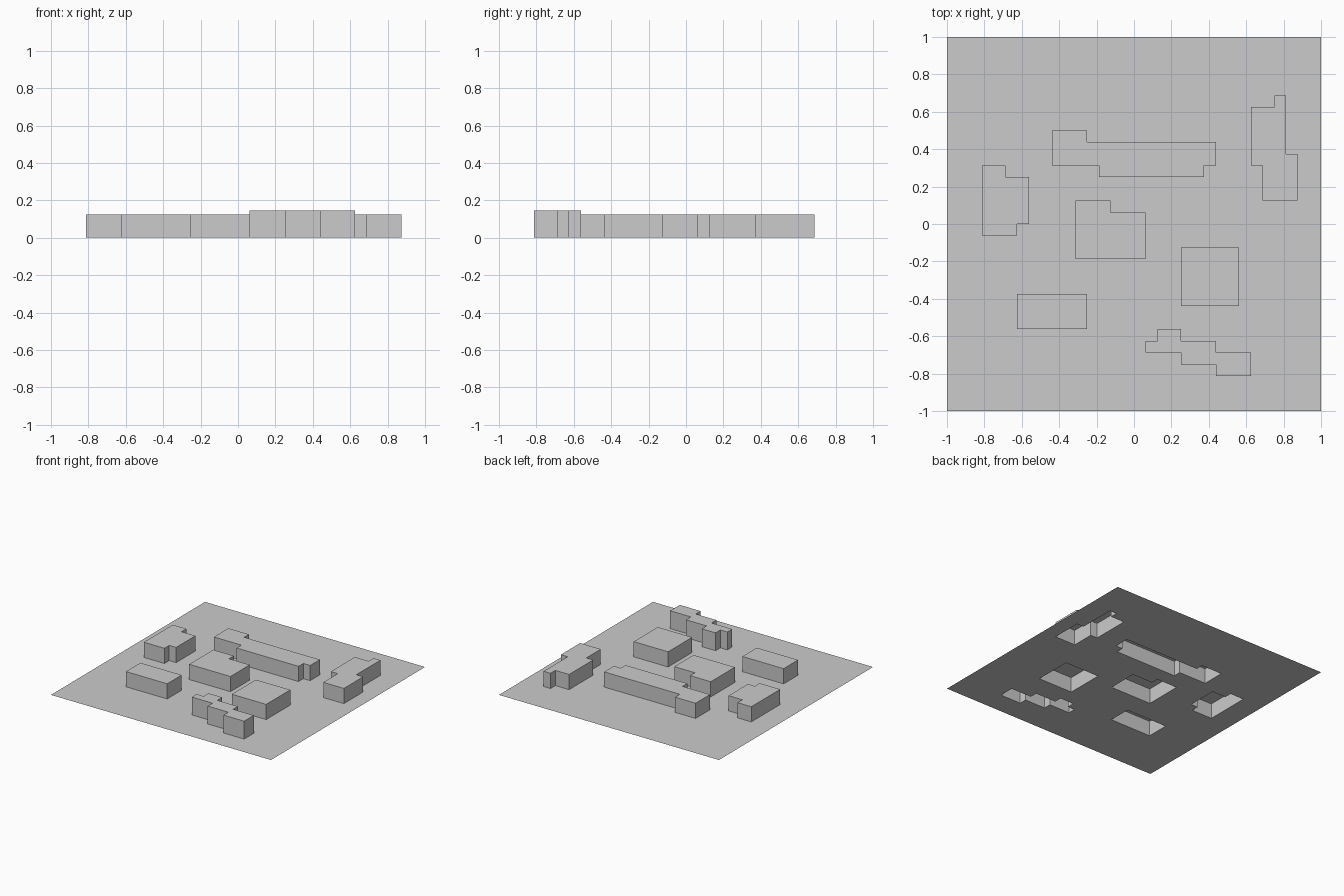
import bpy, bmesh, math

if "Cube" in bpy.data.objects:
    bpy.data.objects.remove(bpy.data.objects["Cube"])

N = 16               # grid cells per unit: every outline snaps to 1/16
LOW, HIGH = 0.125, 0.147

# Each block: height, then the rectangles (x0, y0, x1, y1, in cells) whose union is its footprint
BLOCKS = {
    "long_block": (LOW, [(-7, 5, 7, 7), (-7, 7, -4, 8), (-3, 4, 6, 5)]),
    "right_block": (LOW, [(10, 5, 13, 10), (12, 10, 13, 11), (11, 2, 14, 6)]),
    "left_block": (LOW, [(-13, -1, -11, 5), (-13, -1, -10, 4), (-13, 0, -9, 4)]),
    "centre_block": (LOW, [(-5, -3, 1, 1), (-5, 1, -2, 2)]),
    "square_block": (LOW, [(4, -7, 9, -2)]),
    "small_block": (LOW, [(-10, -9, -4, -6)]),
    "stepped_block": (HIGH, [(1, -11, 4, -10), (2, -10, 4, -9),
                             (4, -12, 7, -10), (7, -13, 10, -11)]),
}


def cells_of(rects):
    return {(x, y) for x0, y0, x1, y1 in rects
            for x in range(x0, x1) for y in range(y0, y1)}


def sheet(name, cells, height=0.0):
    """Flat sheet of cells at a height, with walls dropped to the ground if raised."""
    bm = bmesh.new()
    verts = {}

    def vert(x, y):
        if (x, y) not in verts:
            verts[x, y] = bm.verts.new((x / N, y / N, height))
        return verts[x, y]

    for x, y in sorted(cells):
        bm.faces.new([vert(x, y), vert(x + 1, y), vert(x + 1, y + 1), vert(x, y + 1)])
    if height:
        rim = [e for e in bm.edges if e.is_boundary]
        walls = bmesh.ops.extrude_edge_only(bm, edges=rim)["geom"]
        for v in walls:
            if isinstance(v, bmesh.types.BMVert):
                v.co.z = 0
        # merge coplanar cells into clean roof and wall faces
        bmesh.ops.dissolve_limit(bm, angle_limit=math.radians(1),
                                 verts=bm.verts[:], edges=bm.edges[:])
        bmesh.ops.recalc_face_normals(bm, faces=bm.faces[:])
        roof = max(bm.faces, key=lambda f: f.calc_center_median().z)
        if roof.normal.z < 0:
            bmesh.ops.reverse_faces(bm, faces=bm.faces[:])
    mesh = bpy.data.meshes.new(name)
    bm.to_mesh(mesh)
    bm.free()
    bpy.context.collection.objects.link(bpy.data.objects.new(name, mesh))


# Raised blocks, hollow and open underneath
ground = cells_of([(-N, -N, N, N)])
for name, (height, rects) in BLOCKS.items():
    footprint = cells_of(rects)
    ground -= footprint
    sheet(name, footprint, height)

# Ground sheet with openings beneath the blocks
sheet("base_sheet", ground)
